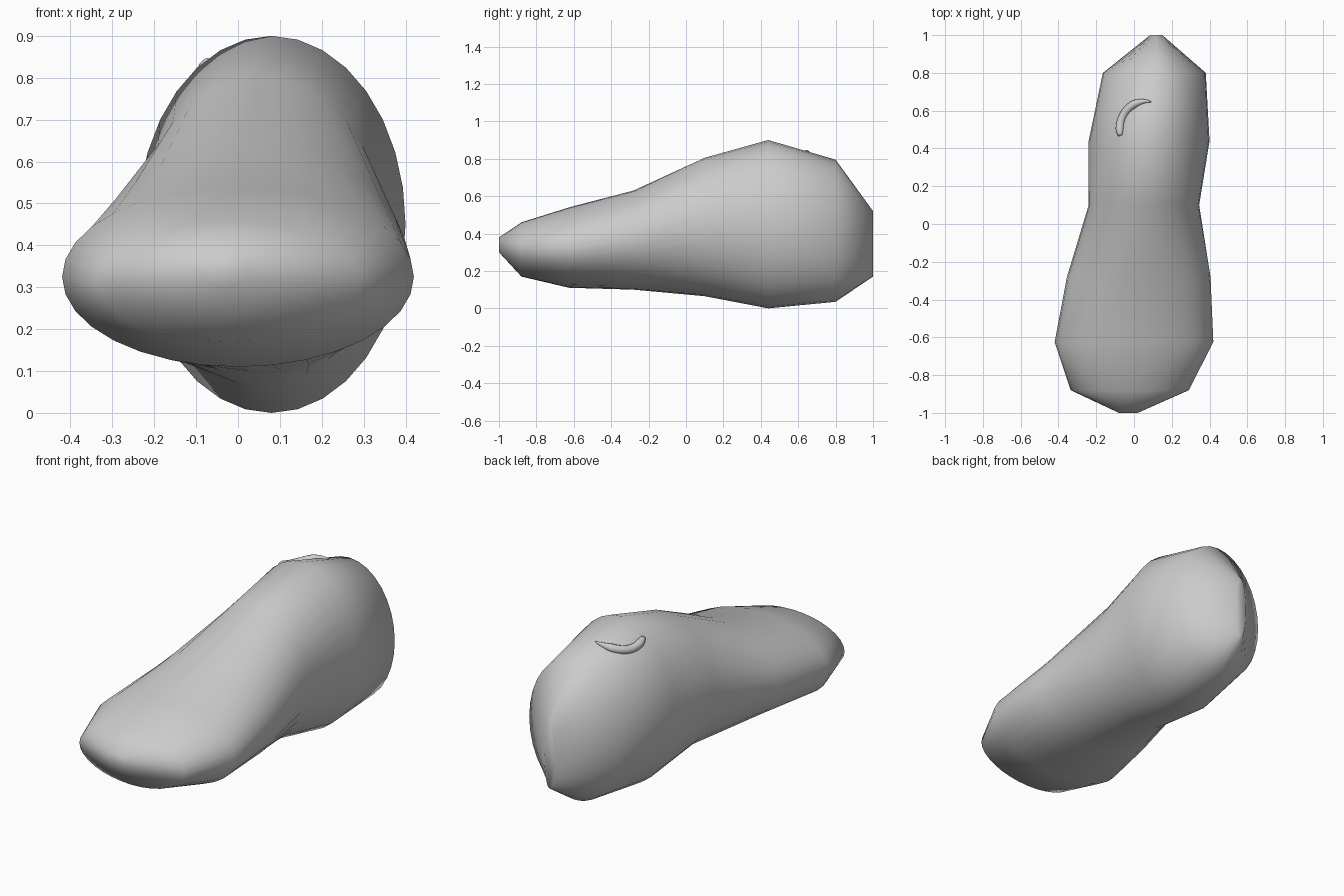
import bpy, bmesh, math
from mathutils import Vector

if "Cube" in bpy.data.objects:
    bpy.data.objects.remove(bpy.data.objects["Cube"])

grey = bpy.data.materials.new("plain grey")
grey.diffuse_color = (0.6, 0.6, 0.6, 1)
grey.use_nodes = True
grey.node_tree.nodes["Principled BSDF"].inputs["Base Color"].default_value = grey.diffuse_color

# Stations along the body: y, x min, x max, z min, z max
STATIONS = [
    (-1.00, -0.08, 0.02, 0.30, 0.38),
    (-0.88, -0.335, 0.29, 0.17, 0.46),
    (-0.625, -0.42, 0.42, 0.11, 0.54),
    (-0.28, -0.355, 0.405, 0.10, 0.63),
    (0.10, -0.24, 0.345, 0.065, 0.805),
    (0.44, -0.24, 0.40, 0.00, 0.90),
    (0.80, -0.165, 0.38, 0.035, 0.795),
    (1.00, 0.085, 0.15, 0.17, 0.52),
]


def loft(name, rings):
    """Skin closed rings of points into one smooth, capped mesh."""
    bm = bmesh.new()
    loops = [[bm.verts.new(p) for p in ring] for ring in rings]
    n = len(loops[0])
    for a, b in zip(loops, loops[1:]):
        for i in range(n):
            j = (i + 1) % n
            bm.faces.new((a[i], a[j], b[j], b[i]))
    bm.faces.new(loops[0])
    bm.faces.new(loops[-1])
    bmesh.ops.recalc_face_normals(bm, faces=bm.faces)
    for f in bm.faces:
        f.smooth = True
    mesh = bpy.data.meshes.new(name)
    bm.to_mesh(mesh)
    bm.free()
    mesh.materials.append(grey)
    obj = bpy.data.objects.new(name, mesh)
    bpy.context.collection.objects.link(obj)
    return obj


# Body: elliptical sections
def section(y, x0, x1, z0, z1, n=32):
    cx, cz, rx, rz = (x0 + x1) / 2, (z0 + z1) / 2, (x1 - x0) / 2, (z1 - z0) / 2
    return [(cx + rx * math.cos(2 * math.pi * i / n), y,
             cz + rz * math.sin(2 * math.pi * i / n)) for i in range(n)]


loft("body", [section(*s) for s in STATIONS])


# Raised crescent lying on the upper surface
def surface_z(x, y):
    for a, b in zip(STATIONS, STATIONS[1:]):
        if a[0] <= y <= b[0]:
            t = (y - a[0]) / (b[0] - a[0])
            x0, x1, z0, z1 = [p + (q - p) * t for p, q in zip(a[1:], b[1:])]
            u = (x - (x0 + x1) / 2) / ((x1 - x0) / 2)
            return (z0 + z1) / 2 + (z1 - z0) / 2 * math.sqrt(max(0, 1 - u * u))


path = []
for i in range(25):
    a = math.radians(192 - 112 * i / 24)
    x, y = 0.065 + 0.14 * math.cos(a), 0.50 + 0.15 * math.sin(a)
    path.append(Vector((x, y, surface_z(x, y))))
rings = []
for i, p in enumerate(path):
    d = (path[min(i + 1, 24)] - path[max(i - 1, 0)]).normalized()
    side = d.cross(Vector((0, 0, 1))).normalized()
    up = side.cross(d)
    r = 0.022 * min(1, 0.6 + i / 6, 0.15 + (24 - i) / 9)
    rings.append([p + side * r * math.cos(k * math.pi / 6) + up * r * math.sin(k * math.pi / 6)
                  for k in range(12)])
loft("crescent_ridge", rings)
